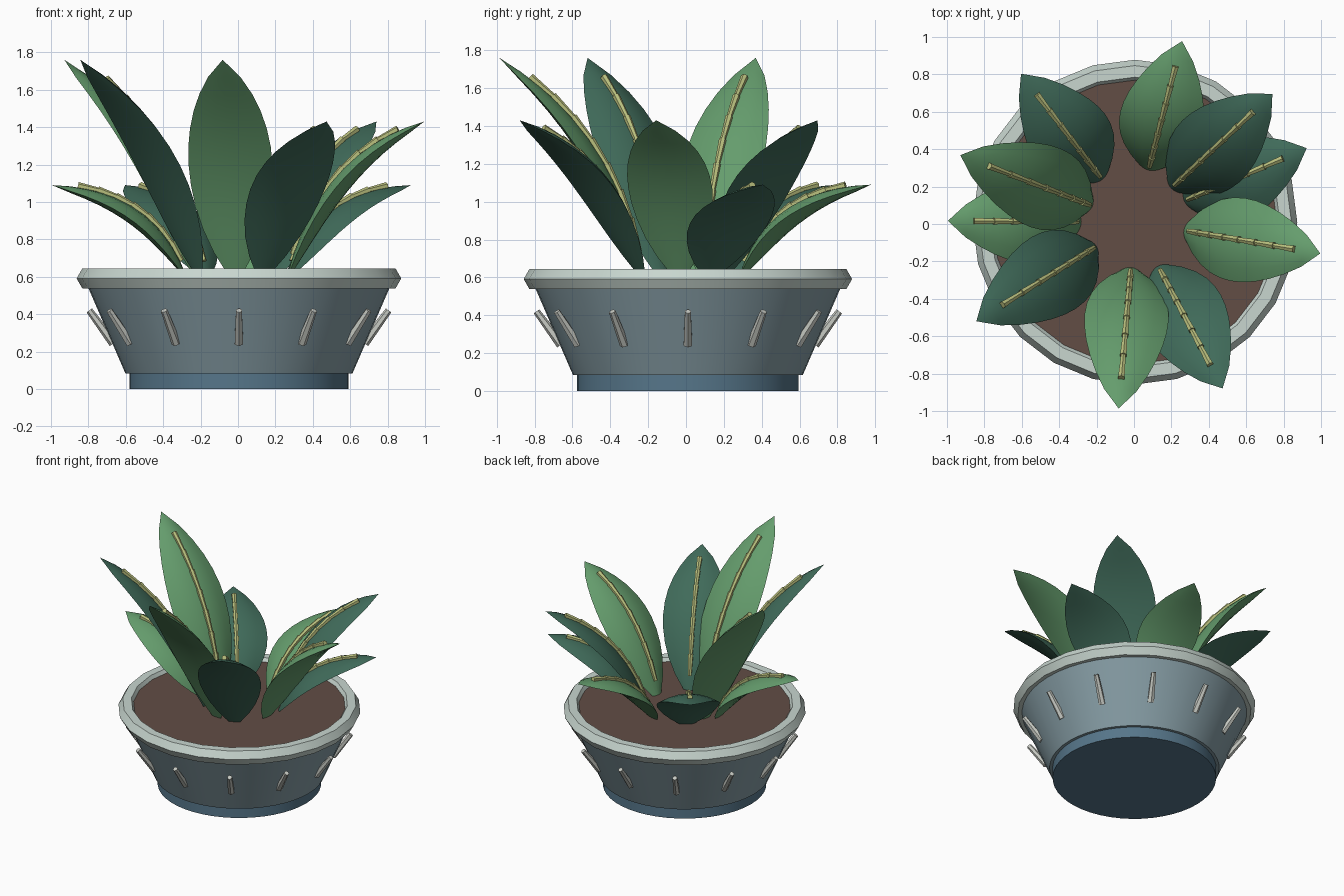
import bpy, bmesh
from math import sin, cos, pi, radians
from mathutils import Vector, Matrix

if "Cube" in bpy.data.objects:
    bpy.data.objects.remove(bpy.data.objects["Cube"], do_unlink=True)

CENTRE = Vector((0.005, 0.01, 0))


def material(name, rgb):
    # 8-bit display colour converted to linear
    lin = [((c / 255 + 0.055) / 1.055) ** 2.4 for c in rgb] + [1]
    m = bpy.data.materials.new(name)
    m.use_nodes = True
    m.diffuse_color = lin
    m.node_tree.nodes["Principled BSDF"].inputs["Base Color"].default_value = lin
    return m


GLAZE = material("grey blue glaze", (134, 157, 165))
BASE = material("deep blue glaze", (86, 118, 138))
RIM = material("pale rim", (200, 214, 207))
STUD = material("stone grey", (198, 201, 194))
SOIL = material("brown soil", (98, 77, 69))
LIGHT = material("light green", (101, 157, 109))
DARK = material("dark teal green", (64, 107, 90))
VEIN = material("pale yellow vein", (186, 192, 126))


def finish(bm, name, mat, smooth=True):
    bmesh.ops.recalc_face_normals(bm, faces=bm.faces)
    me = bpy.data.meshes.new(name)
    bm.to_mesh(me)
    bm.free()
    me.materials.append(mat)
    ob = bpy.data.objects.new(name, me)
    ob.location = CENTRE
    bpy.context.collection.objects.link(ob)
    if smooth:
        bpy.ops.object.select_all(action="DESELECT")
        ob.select_set(True)
        bpy.context.view_layer.objects.active = ob
        bpy.ops.object.shade_smooth_by_angle(angle=radians(30))


def lathe(name, profile, sides, mat, closed=False):
    """Turn an (r, z) profile round the z axis; cap the ends or close the loop."""
    bm = bmesh.new()
    rings = [[bm.verts.new((r * cos(2 * pi * i / sides), r * sin(2 * pi * i / sides), z))
              for i in range(sides)] for r, z in profile]
    pairs = list(zip(rings, rings[1:]))
    if closed:
        pairs.append((rings[-1], rings[0]))
    else:
        bm.faces.new(rings[0])
        bm.faces.new(rings[-1])
    for a, b in pairs:
        for i in range(sides):
            j = (i + 1) % sides
            bm.faces.new((a[i], a[j], b[j], b[i]))
    finish(bm, name, mat)


def add_rod(bm, a, b, r1, r2, sides=6):
    """Tapered rod from a to b."""
    d = b - a
    rot = d.to_track_quat("Z", "Y").to_matrix().to_4x4()
    bmesh.ops.create_cone(bm, cap_ends=True, segments=sides, radius1=r1, radius2=r2,
                          depth=d.length, matrix=Matrix.Translation((a + b) / 2) @ rot)


# Pot, with a six-sided ring as its rim
lathe("pot_base", [(0.585, 0), (0.585, 0.09)], 48, BASE)
lathe("pot_body", [(0.607, 0.083), (0.814, 0.56)], 48, GLAZE)
lathe("pot_rim", [(0.806 + 0.062 * cos(k * pi / 3), 0.591 + 0.062 * sin(k * pi / 3))
                  for k in range(6)], 24, RIM, closed=True)
lathe("soil", [(0.76, 0.57), (0.76, 0.617)], 48, SOIL)

# Ring of slanted studs on the pot wall
bm = bmesh.new()
for i in range(12):
    out = Vector((cos(i * pi / 6), sin(i * pi / 6), 0))
    add_rod(bm, out * 0.67 + Vector((0, 0, 0.245)),
            out * 0.80 + Vector((0, 0, 0.42)), 0.026, 0.018)
finish(bm, "wall_studs", STUD, smooth=False)


def arch(points, t):
    """Point and upward normal of a quadratic curve in the (r, z) plane."""
    p, q, s = (Vector(v) for v in points)
    pos = p * (1 - t) ** 2 + q * 2 * t * (1 - t) + s * t * t
    tan = ((q - p) * (1 - t) + (s - q) * t).normalized()
    return pos, Vector((-tan.y, tan.x))


def leaf(name, angle, points, mat):
    out = Vector((cos(angle), sin(angle), 0))
    side = Vector((-sin(angle), cos(angle), 0))

    def place(rz, across=0.0):
        return out * rz.x + side * across + Vector((0, 0, rz.y))

    # Blade: lens-shaped sections, domed above and slightly bowed below
    steps, cols = 11, 6
    across = [2 * j / cols - 1 for j in range(cols + 1)]
    loop = [(u, 0.28 * u * u) for u in across]
    loop += [(u, 0.38 - 0.10 * u * u) for u in across[-2:0:-1]]
    bm = bmesh.new()
    rings = []
    for i in range(steps):
        t = i / steps
        pos, nrm = arch(points, t)
        w = max(0.635 * t ** 0.7 * (1 - t) ** 0.8, 0.03)
        rings.append([bm.verts.new(place(pos - nrm * w * drop, u * w)) for u, drop in loop])
    tip = bm.verts.new(place(Vector(points[2])))
    bm.faces.new(rings[0])
    n = len(loop)
    for j in range(n):
        k = (j + 1) % n
        for a, b in zip(rings, rings[1:]):
            bm.faces.new((a[j], a[k], b[k], b[j]))
        bm.faces.new((rings[-1][j], rings[-1][k], tip))
    finish(bm, name, mat)

    # Midrib: a chain of flared rods lying on the blade
    bm = bmesh.new()
    knots = []
    for i in range(8):
        pos, nrm = arch(points, 0.09 + 0.77 * i / 7)
        knots.append(place(pos + nrm * 0.008))
    for a, b in zip(knots, knots[1:]):
        add_rod(bm, a, b + (b - a) * 0.08, 0.014, 0.02)
    finish(bm, name + "_midrib", VEIN, smooth=False)


# Leaf tiers: name, curve, first angle, step, colours
tiers = [
    ("low", [(0.28, 0.6), (0.45, 1.075), (1.0, 1.09)], 23.3, 52.1, (DARK, LIGHT, DARK, LIGHT)),
    ("middle", [(0.26, 0.6), (0.45, 1.28), (1.005, 1.43)], -62.2, 52.6, (DARK, LIGHT, DARK)),
    ("tall", [(0.24, 0.6), (0.36, 1.38), (1.0, 1.76)], 159, 53, (LIGHT, DARK, LIGHT)),
]
for tier, curve, start, step, mats in tiers:
    for k, mat in enumerate(mats):
        leaf(f"{tier}_leaf_{k + 1}", radians(start + step * k), curve, mat)
